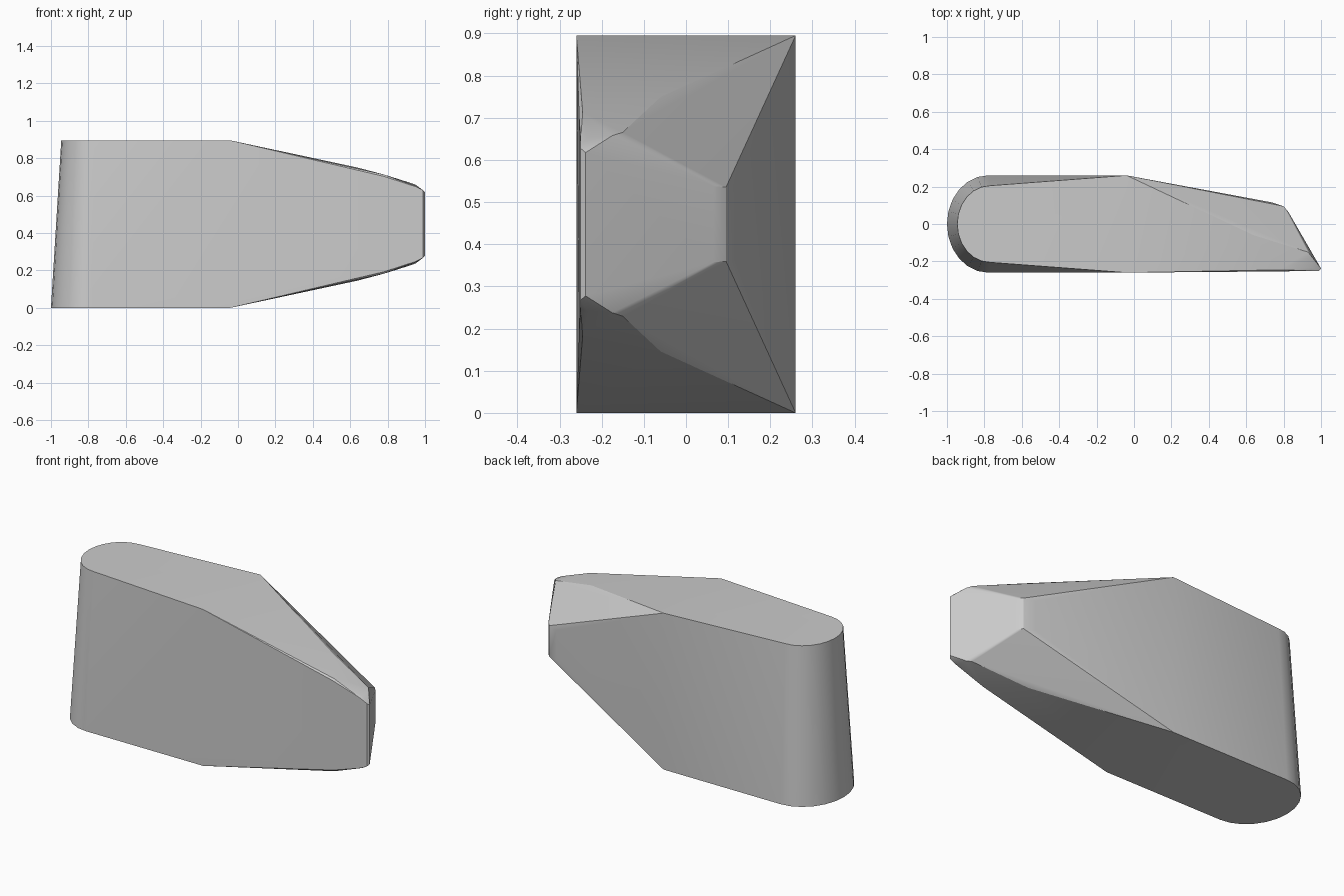
import bpy, bmesh
from math import sin, cos, pi

cube = bpy.data.objects.get("Cube")
if cube:
    bpy.data.objects.remove(cube, do_unlink=True)

HEIGHT = 0.895
MID = HEIGHT / 2
HALF = 0.26


def rounded_end(cx, rx, ry, z, steps=12):
    """Half ellipse that closes the -x end of the body."""
    return [(cx - rx * sin(pi * i / steps), ry * cos(pi * i / steps), z)
            for i in range(steps + 1)]


# Body: wide rounded foot, slightly narrower rounded top, full width at the shoulder
points = rounded_end(-0.78, 0.22, HALF, 0) + rounded_end(-0.77, 0.175, 0.205, HEIGHT)

# Tapered nose: x, y and half height about the middle, mirrored up and down
nose = [
    (-0.04, HALF, MID), (-0.04, -HALF, MID),                # shoulder
    (0.74, 0.115, 0.085), (0.80, 0.095, 0.088), (0.825, 0.065, 0.09),  # back corner
    (0.64, -0.06, 0.302), (0.93, -0.15, 0.218), (0.95, -0.175, 0.21),  # side ridge
    (0.78, -0.245, 0.265), (0.95, -0.235, 0.205),           # front rim
    (0.988, -0.225, 0.165), (1.0, -0.238, 0.17),            # tip
    (0.78, -0.2535, 0.255), (0.95, -0.25, 0.2), (0.99, -0.25, 0.18),  # front face
]
points += [(x, y, MID + side * h) for x, y, h in nose for side in (-1, 1)]

bm = bmesh.new()
for p in points:
    bm.verts.new(p)
hull = bmesh.ops.convex_hull(bm, input=bm.verts)
loose = {g for g in hull["geom_interior"] + hull["geom_unused"]
         if isinstance(g, bmesh.types.BMVert)}
bmesh.ops.delete(bm, geom=list(loose), context='VERTS')
bmesh.ops.dissolve_limit(bm, angle_limit=0.01, verts=bm.verts, edges=bm.edges)
bmesh.ops.recalc_face_normals(bm, faces=bm.faces)

mesh = bpy.data.meshes.new("wedge_body")
bm.to_mesh(mesh)
bm.free()
body = bpy.data.objects.new("wedge_body", mesh)
bpy.context.collection.objects.link(body)

# Plain grey finish
grey = bpy.data.materials.new("plain_grey")
grey.use_nodes = True
colour = (0.6, 0.6, 0.6, 1)
grey.diffuse_color = colour
grey.node_tree.nodes["Principled BSDF"].inputs["Base Color"].default_value = colour
mesh.materials.append(grey)

# Smooth the round end, keep the planes crisp
bpy.ops.object.select_all(action='DESELECT')
body.select_set(True)
bpy.context.view_layer.objects.active = body
bpy.ops.object.shade_smooth_by_angle(angle=0.4)
weighted = body.modifiers.new("face_weighted_normals", 'WEIGHTED_NORMAL')
weighted.keep_sharp = True
